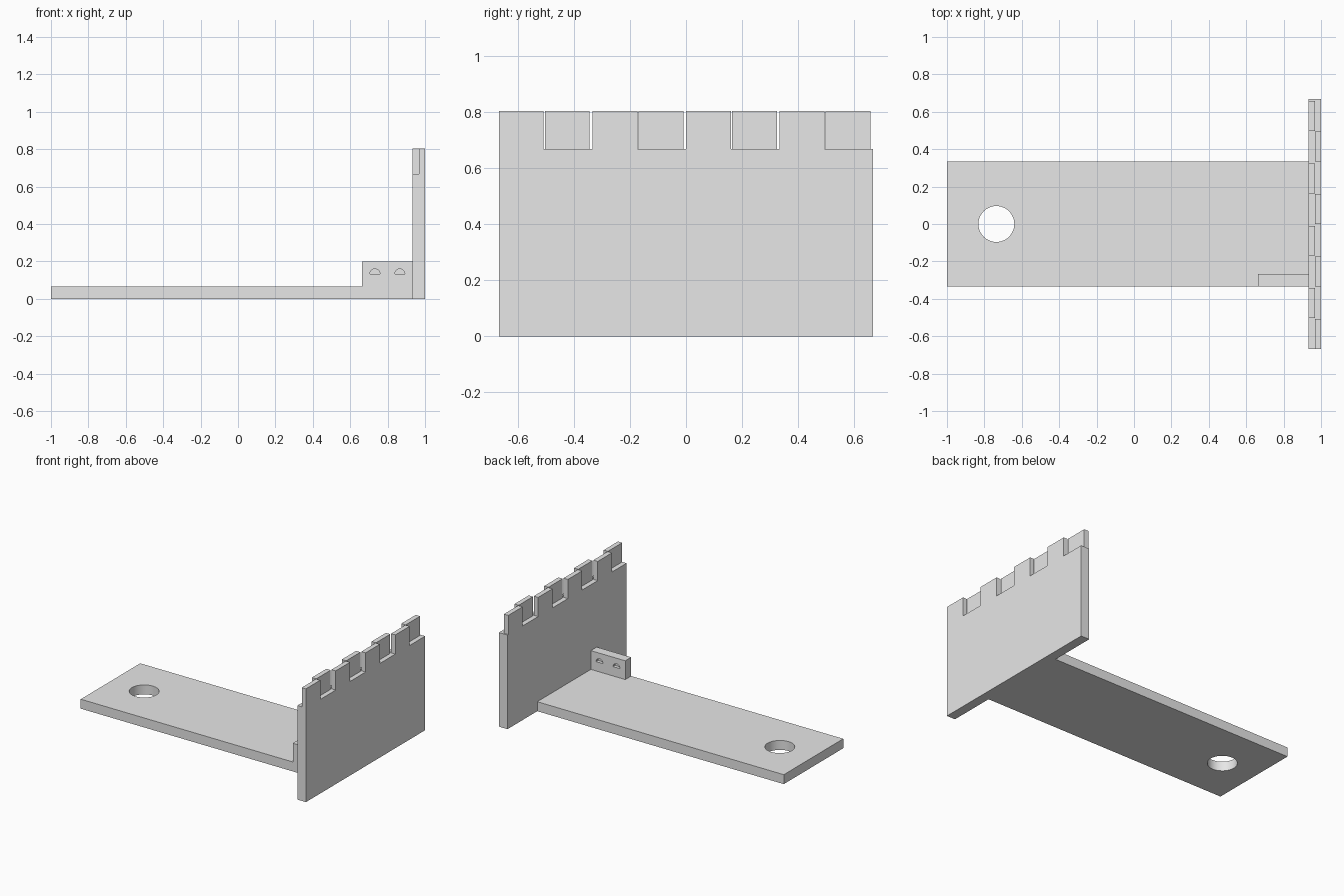
import bpy
import bmesh
import math
from mathutils import Matrix, Vector

cube = bpy.data.objects.get("Cube")
if cube:
    bpy.data.objects.remove(cube, do_unlink=True)

grey = bpy.data.materials.new("light_grey")
grey.use_nodes = True
grey.diffuse_color = (0.8, 0.8, 0.8, 1)
grey.node_tree.nodes["Principled BSDF"].inputs["Base Color"].default_value = (0.8, 0.8, 0.8, 1)

THICK = 0.067          # board thickness
WALL_IN, WALL_MID = 0.933, 0.967
HALF_WALL, HALF_BASE = 0.667, 0.333
PITCH, TOOTH = 0.3335, 0.16


def finish(name, bm):
    """Turn a bmesh into a named object."""
    bmesh.ops.recalc_face_normals(bm, faces=bm.faces)
    mesh = bpy.data.meshes.new(name)
    bm.to_mesh(mesh)
    bm.free()
    mesh.materials.append(grey)
    obj = bpy.data.objects.new(name, mesh)
    bpy.context.collection.objects.link(obj)
    return obj


def boxes(name, spans):
    """One object from boxes given as (low corner, high corner)."""
    bm = bmesh.new()
    for low, high in spans:
        low, high = Vector(low), Vector(high)
        place = Matrix.Translation((low + high) / 2) @ Matrix.Diagonal((high - low).to_4d())
        place[3][3] = 1
        bmesh.ops.create_cube(bm, size=1, matrix=place)
    return finish(name, bm)


def cut(target, cutter):
    """Subtract the cutter, then discard it."""
    cutter.hide_render = True
    mod = target.modifiers.new("cut", 'BOOLEAN')
    mod.operation = 'DIFFERENCE'
    mod.solver = 'EXACT'
    mod.object = cutter
    bpy.ops.object.select_all(action='DESELECT')
    bpy.context.view_layer.objects.active = target
    target.select_set(True)
    bpy.ops.object.modifier_apply(modifier=mod.name)
    bpy.data.objects.remove(cutter, do_unlink=True)


# Base board with a round hole near its free end
base = boxes("base_board", [((-1, -HALF_BASE, 0), (WALL_IN, HALF_BASE, THICK))])
bm = bmesh.new()
bmesh.ops.create_cone(bm, cap_ends=True, segments=48, radius1=0.096, radius2=0.096,
                      depth=1, matrix=Matrix.Translation((-0.736, 0, 0)))
cut(base, finish("hole_cutter", bm))
bpy.ops.object.shade_smooth_by_angle(angle=math.radians(30))

# End wall, notched alternately on its outer and inner half
wall = boxes("end_wall", [((WALL_IN, -HALF_WALL, 0), (1, HALF_WALL, 0.803))])
outer_slots, inner_slots = [], []
for i in range(4):
    start = -HALF_WALL + i * PITCH
    end = start + PITCH if i < 3 else 0.8
    outer_slots.append(((WALL_MID, start + TOOTH, HALF_WALL), (1.1, end, 1)))
    inner_start = start + 0.164
    previous_end = inner_start + TOOTH - PITCH if i else -0.8
    inner_slots.append(((0.8, previous_end, HALF_WALL), (WALL_MID, inner_start, 1)))
inner_slots.append(((0.8, inner_start + TOOTH, HALF_WALL), (WALL_MID, 0.8, 1)))
cut(wall, boxes("outer_slot_cutter", outer_slots))
cut(wall, boxes("inner_slot_cutter", inner_slots))

# Side bracket with two half-round pockets on each face
bracket = boxes("side_bracket", [((0.663, -HALF_BASE, THICK), (WALL_IN, -0.267, 0.2))])
bm = bmesh.new()
for x in (0.732, 0.865):
    for y, depth in ((-0.36, 0.05), (-0.29, 0.05)):
        arc = [bm.verts.new((x + 0.027 * math.cos(a), y, 0.133 + 0.027 * math.sin(a)))
               for a in (math.pi * k / 12 for k in range(13))]
        face = bm.faces.new(arc)
        result = bmesh.ops.extrude_face_region(bm, geom=[face], use_keep_orig=True)
        moved = [v for v in result["geom"] if isinstance(v, bmesh.types.BMVert)]
        bmesh.ops.translate(bm, verts=moved, vec=(0, depth, 0))
cut(bracket, finish("pocket_cutter", bm))
